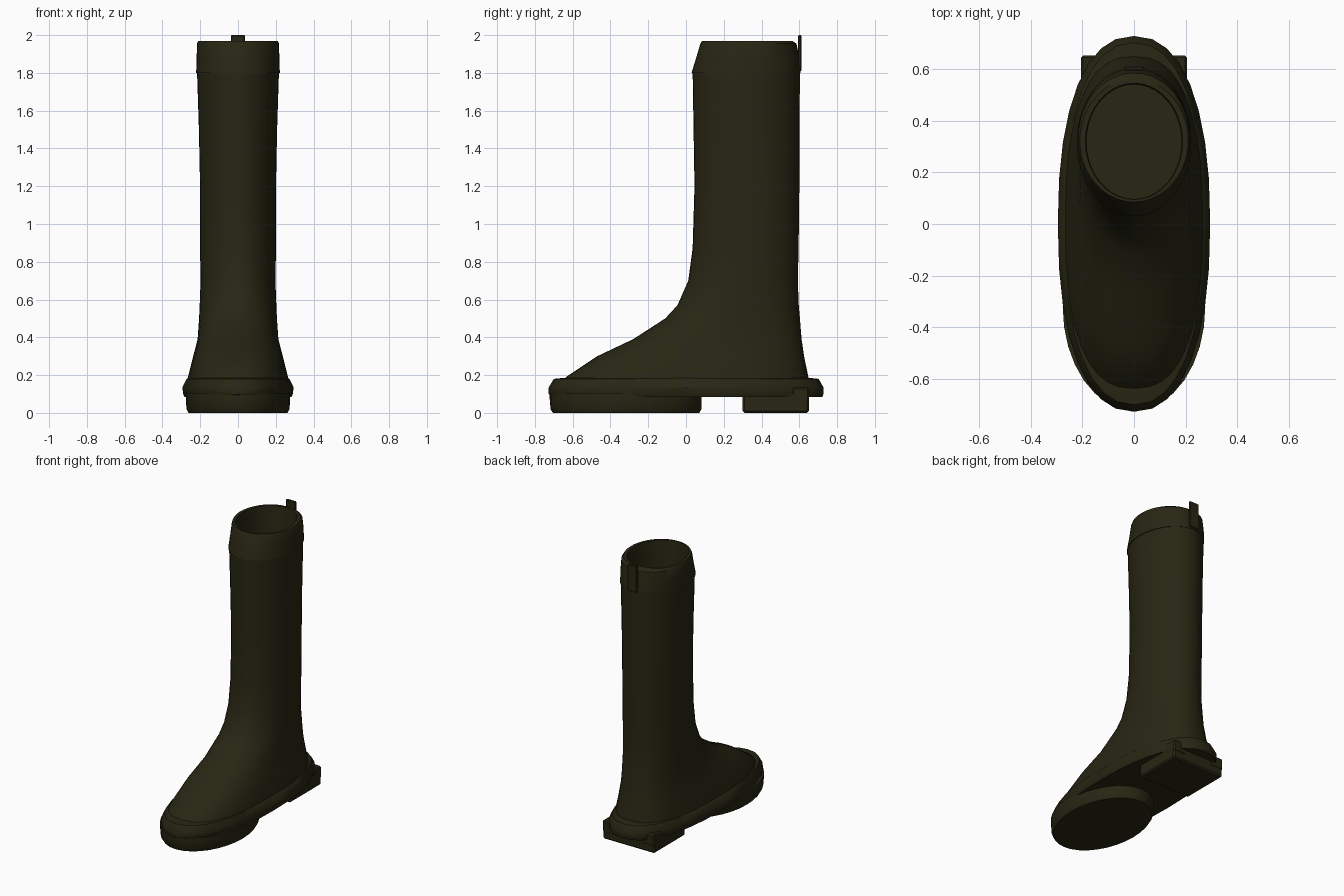
import bpy, bmesh
from math import cos, sin, pi, radians

cube = bpy.data.objects.get("Cube")
if cube:
    bpy.data.objects.remove(cube, do_unlink=True)

olive = bpy.data.materials.new("dark olive rubber")
olive.use_nodes = True
color = (0.021, 0.019, 0.0065, 1)
olive.diffuse_color = color
olive.node_tree.nodes["Principled BSDF"].inputs["Base Color"].default_value = color


def finish(name, bm, angle=35):
    bmesh.ops.recalc_face_normals(bm, faces=bm.faces)
    mesh = bpy.data.meshes.new(name)
    bm.to_mesh(mesh)
    bm.free()
    mesh.materials.append(olive)
    obj = bpy.data.objects.new(name, mesh)
    bpy.context.collection.objects.link(obj)
    bpy.ops.object.select_all(action="DESELECT")
    obj.select_set(True)
    bpy.context.view_layer.objects.active = obj
    bpy.ops.object.shade_smooth_by_angle(angle=radians(angle))
    return obj


def spow(v, p):
    return (abs(v) ** p) * (1 if v >= 0 else -1)


def loft(name, rings, segments=32):
    """Skin rounded rings given as (z, front y, back y, half width, squareness)."""
    bm = bmesh.new()
    loops = []
    for z, front, back, half, power in rings:
        mid, length = (front + back) / 2, (back - front) / 2
        loop = []
        for i in range(segments):
            a = 2 * pi * i / segments
            loop.append(bm.verts.new((half * spow(cos(a), 2 / power),
                                      mid + length * spow(sin(a), 2 / power), z)))
        loops.append(loop)
    for low, high in zip(loops, loops[1:]):
        for i in range(segments):
            j = (i + 1) % segments
            bm.faces.new((low[i], low[j], high[j], high[i]))
    bm.faces.new(loops[0][::-1])
    bm.faces.new(loops[-1])
    return finish(name, bm)


def block(name, low, high, bevel):
    bm = bmesh.new()
    bmesh.ops.create_cube(bm, size=1)
    for v in bm.verts:
        v.co = [l + (c + 0.5) * (h - l) for c, l, h in zip(v.co, low, high)]
    bmesh.ops.bevel(bm, geom=bm.edges[:], offset=bevel, segments=1, affect="EDGES")
    return finish(name, bm)


# Foot and shaft in one skin
loft("boot_upper", [
    (0.12, -0.67, 0.66, 0.275, 2.4),
    (0.19, -0.635, 0.648, 0.265, 2.5),
    (0.30, -0.47, 0.625, 0.237, 2.5),
    (0.39, -0.28, 0.612, 0.214, 2.4),
    (0.50, -0.11, 0.603, 0.206, 2.2),
    (0.57, -0.045, 0.597, 0.203, 2.1),
    (0.70, 0.012, 0.592, 0.198, 2.1),
    (0.87, 0.035, 0.596, 0.201, 2),
    (1.20, 0.045, 0.600, 0.201, 2),
    (1.50, 0.040, 0.601, 0.207, 2),
    (1.81, 0.035, 0.603, 0.217, 2),
], 40)

# Cuff folds over the rim and runs down inside as the lining
loft("cuff", [
    (1.80, 0.036, 0.602, 0.216, 2),
    (1.80, 0.030, 0.606, 0.222, 2),
    (1.815, 0.034, 0.606, 0.221, 2),
    (1.88, 0.054, 0.600, 0.219, 2),
    (1.955, 0.076, 0.585, 0.217, 2),
    (1.97, 0.085, 0.562, 0.210, 2),
    (1.97, 0.095, 0.545, 0.188, 2),
    (1.94, 0.097, 0.540, 0.184, 2),
    (1.83, 0.097, 0.540, 0.184, 2),
], 40)

# Open the shaft: remove its top cap and sink the lining floor
upper = bpy.data.objects["boot_upper"]
cuff = bpy.data.objects["cuff"]
for obj, floor in ((upper, None), (cuff, 0.45)):
    bm = bmesh.new()
    bm.from_mesh(obj.data)
    caps = [f for f in bm.faces if len(f.verts) > 4]
    top = max(caps, key=lambda f: f.calc_center_median().z)
    if floor is None:
        bmesh.ops.delete(bm, geom=[top], context="FACES_ONLY")
    else:
        low = min(caps, key=lambda f: f.calc_center_median().z)
        for v in top.verts:
            v.co.z = floor
        bmesh.ops.delete(bm, geom=[low], context="FACES_ONLY")
    bm.to_mesh(obj.data)
    bm.free()

# Welt running all around the foot
loft("welt", [
    (0.085, -0.715, 0.722, 0.284, 2.3),
    (0.10, -0.727, 0.728, 0.290, 2.3),
    (0.135, -0.727, 0.728, 0.295, 2.3),
    (0.18, -0.700, 0.702, 0.272, 2.3),
    (0.186, -0.640, 0.650, 0.262, 2.3),
], 32)

# Oval tread under the ball of the foot
loft("front_sole", [
    (0.0, -0.705, 0.070, 0.262, 2),
    (0.02, -0.717, 0.082, 0.273, 2),
    (0.08, -0.722, 0.082, 0.276, 2),
    (0.105, -0.722, 0.080, 0.276, 2),
], 32)

# Square heel with raised back corners
block("heel", (-0.205, 0.30, 0), (0.205, 0.65, 0.11), 0.01)
for side, name in ((1, "left"), (-1, "right")):
    xs = sorted((side * 0.10, side * 0.205))
    block("heel_corner_" + name, (xs[0], 0.56, 0.05), (xs[1], 0.652, 0.135), 0.008)

# Pull tab at the back of the cuff
block("pull_tab", (-0.037, 0.594, 1.81), (0.037, 0.611, 2.0), 0.004)
